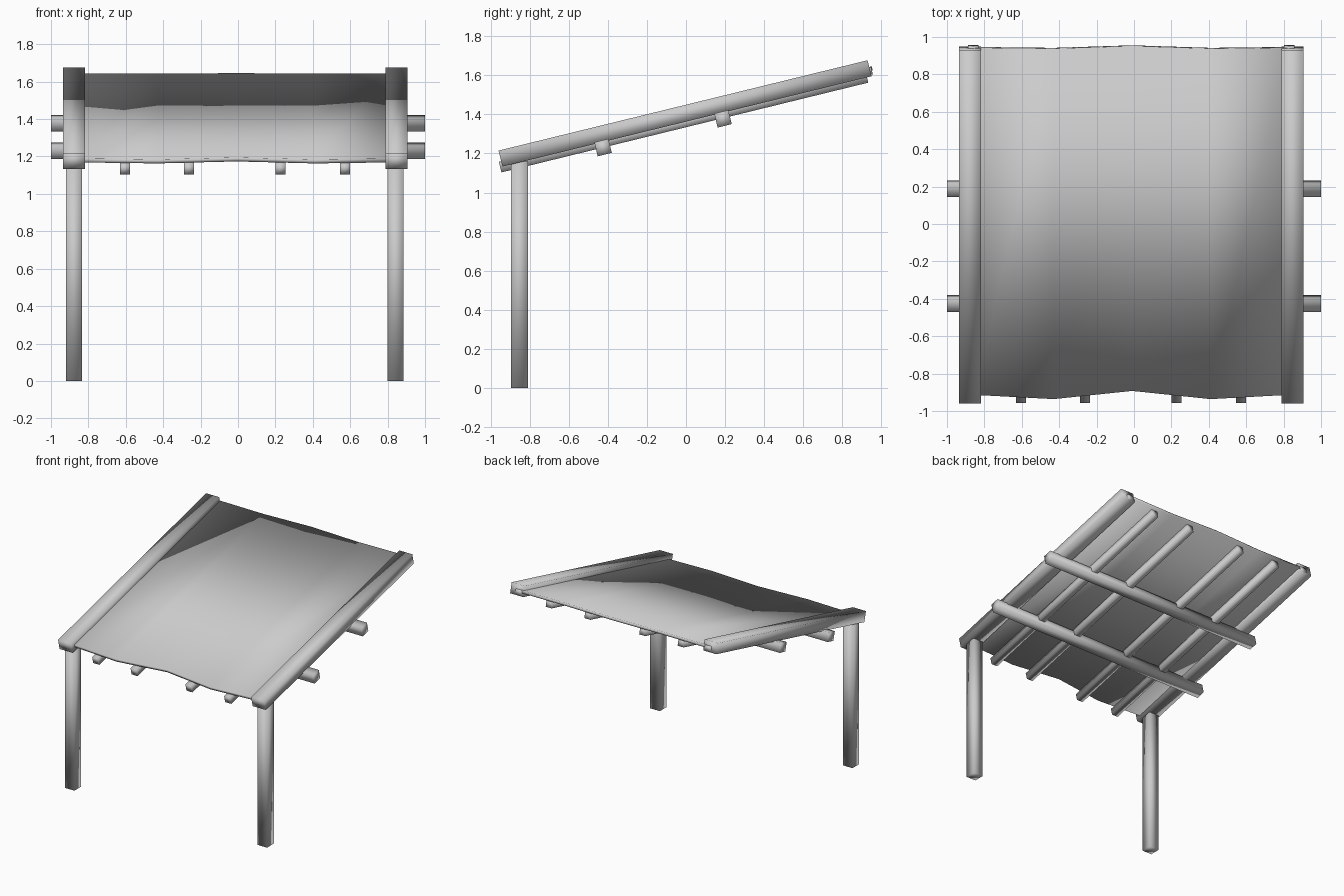
import bpy
import bmesh
import math
from mathutils import Matrix

if "Cube" in bpy.data.objects:
    bpy.data.objects.remove(bpy.data.objects["Cube"])

grey = bpy.data.materials.new("weathered_grey")
grey.use_nodes = True
colour = (0.6, 0.6, 0.6, 1)
grey.diffuse_color = colour
grey.node_tree.nodes["Principled BSDF"].inputs["Base Color"].default_value = colour

# Roof frame: y runs up the slope, z is normal to it
ROOF = Matrix.Translation((0, 0, 1.334)) @ Matrix.Rotation(math.radians(13.75), 4, "X")


def finish(name, bm, frame):
    bmesh.ops.recalc_face_normals(bm, faces=bm.faces)
    for face in bm.faces:
        face.smooth = True
    mesh = bpy.data.meshes.new(name)
    bm.to_mesh(mesh)
    bm.free()
    mesh.materials.append(grey)
    obj = bpy.data.objects.new(name, mesh)
    obj.matrix_world = frame
    bpy.context.collection.objects.link(obj)


def beam(name, x, y, z, frame=ROOF):
    """Softly shaded box from (low, high) ranges."""
    bm = bmesh.new()
    bmesh.ops.create_cube(bm, size=1)
    for v in bm.verts:
        for axis, (low, high) in enumerate((x, y, z)):
            v.co[axis] = high if v.co[axis] > 0 else low
    finish(name, bm, frame)


def around(centre, width):
    return (centre - width / 2, centre + width / 2)


# Posts, edge rails and the small beams inside the rails
for side, post_x, rail_x in (("right", -0.877, -0.877), ("left", 0.843, 0.847)):
    beam(side + "_post", around(post_x, 0.086), around(-0.852, 0.086),
         (0, 1.16), Matrix.Identity(4))
    beam(side + "_edge_rail", around(rail_x, 0.117), (-0.96, 0.984), (0.028, 0.112))
    beam(side + "_inner_beam", around(rail_x * 0.98, 0.055), (-0.95, 0.993), (0.036, 0.075))

# Cross beams
for name, y, z in (("front_cross_beam", -0.437, 0), ("rear_cross_beam", 0.194, -0.003)):
    beam(name, (-1, 1), around(y, 0.074), around(z, 0.074))

# Rafters under the covering
for i, x in enumerate((-0.605, -0.262, 0.228, 0.573)):
    beam(f"rafter_{i + 1}", around(x, 0.054), (-0.972, 0.96), (0, 0.056))

# Roof covering with wavy front and back edges
bm = bmesh.new()
outline = ((-0.85, -0.922, 0.988), (-0.43, -0.945, 0.983), (-0.01, -0.9, 0.997),
           (0.41, -0.945, 0.983), (0.82, -0.922, 0.988))
rings = [[bm.verts.new(p) for p in ((x, front, 0.055), (x, front, 0.077),
                                    (x, back, 0.077), (x, back, 0.055))]
         for x, front, back in outline]
for a, b in zip(rings, rings[1:]):
    for i in range(4):
        j = (i + 1) % 4
        bm.faces.new((a[i], a[j], b[j], b[i]))
for end in (rings[0], rings[-1]):
    bm.faces.new(end)
finish("roof_covering", bm, ROOF)
